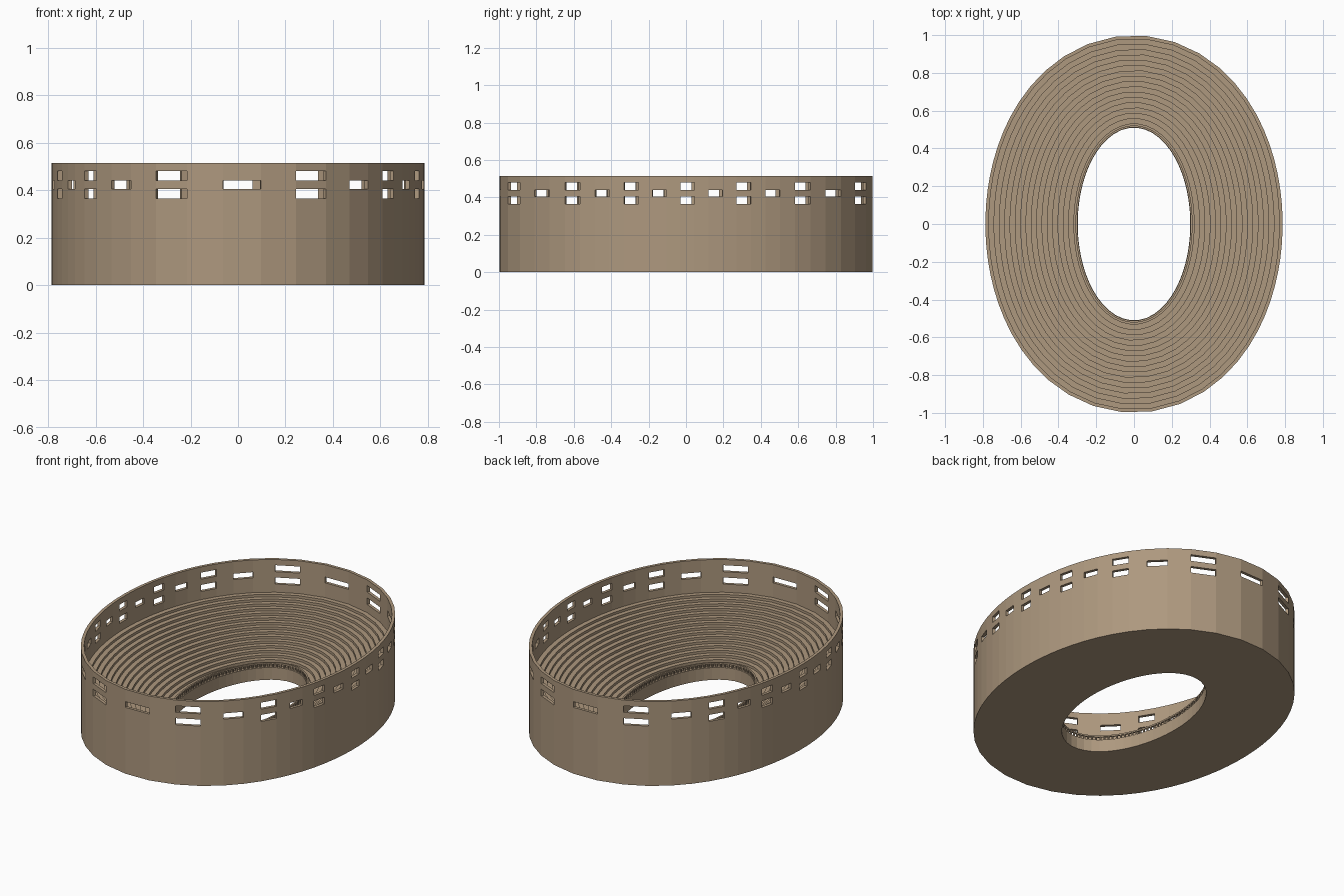
import bpy, bmesh, math
from mathutils import Vector

if "Cube" in bpy.data.objects:
    bpy.data.objects.remove(bpy.data.objects["Cube"])

A, B = 0.298, 0.510      # half-axes of the oval opening
SEGS = 56                # facets around the bowl
WIDTH = 0.489            # opening edge to outer wall face
WALL = 0.018             # outer wall thickness
SEAT_LOW, SEAT_TOP, STEPS = 0.085, 0.315, 16

stone = bpy.data.materials.new("tan_stone")
stone.diffuse_color = (0.42, 0.315, 0.21, 1)
stone.use_nodes = True
stone.node_tree.nodes["Principled BSDF"].inputs["Base Color"].default_value = stone.diffuse_color


def offset_point(t, d):
    """Point on the oval opening pushed outward by d; t = 0 is the front."""
    n = Vector((math.sin(t) / A, -math.cos(t) / B)).normalized()
    return Vector((A * math.sin(t), -B * math.cos(t))) + n * d


def even_angles(count, phase=0.0, d=0.03):
    """Angles that divide the offset oval into equal arc lengths."""
    fine = 5760
    pts = [offset_point(2 * math.pi * i / fine, d) for i in range(fine + 1)]
    total = sum((pts[i + 1] - pts[i]).length for i in range(fine))
    targets = [((k + phase) % count) * total / count for k in range(count)]
    targets.sort()
    out, run, j = [], 0.0, 0
    for i in range(fine):
        run += (pts[i + 1] - pts[i]).length
        while j < count and run >= targets[j]:
            out.append(2 * math.pi * (i + 1) / fine)
            j += 1
    return out


# facet 0 runs from the first angle; the last facet is centred on the front
ANGLES = even_angles(SEGS, 0.6)


def finish(name, bm):
    bmesh.ops.remove_doubles(bm, verts=bm.verts, dist=1e-5)
    bmesh.ops.recalc_face_normals(bm, faces=bm.faces)
    mesh = bpy.data.meshes.new(name)
    bm.to_mesh(mesh)
    bm.free()
    mesh.materials.append(stone)
    obj = bpy.data.objects.new(name, mesh)
    bpy.context.collection.objects.link(obj)
    return obj


def oval_sweep(name, profile):
    """Sweep a closed (offset, height) profile around the oval."""
    bm = bmesh.new()
    rings = [[bm.verts.new((*offset_point(t, d), z)) for d, z in profile] for t in ANGLES]
    n = len(profile)
    for i in range(SEGS):
        a, b = rings[i], rings[(i + 1) % SEGS]
        for j in range(n):
            k = (j + 1) % n
            bm.faces.new((a[j], b[j], b[k], a[k]))
    return finish(name, bm)


# Stepped seating bowl with flat underside
start, end = 0.02, WIDTH - WALL
run = (end - start) / STEPS
rise = (SEAT_TOP - SEAT_LOW) / (STEPS - 1)
profile = [(0, 0), (0, 0.075), (start, 0.075)]
for i in range(STEPS):
    z = SEAT_LOW + rise * i
    profile += [(start + run * i, z), (start + run * (i + 1), z)]
profile += [(end, 0)]
oval_sweep("seating_bowl", profile)

# Outer wall: cells left out make the staggered windows
LEVELS = [0, 0.365, 0.405, 0.44, 0.48, 0.515]
bm = bmesh.new()


def is_window(seg, row):
    k = (seg + 1) % SEGS            # 0 at the front
    if k % 2:
        return False
    return row == 2 if k % 4 == 0 else row in (1, 3)


def quad(*points):
    bm.faces.new([bm.verts.new(p) for p in points])


for s in range(SEGS):
    t0, t1 = ANGLES[s], ANGLES[(s + 1) % SEGS]
    for r in range(len(LEVELS) - 1):
        def p(t, inner, level):
            return (*offset_point(t, WIDTH - WALL * inner), LEVELS[r + level])
        corners = [(t0, 0), (t1, 0), (t1, 1), (t0, 1)]
        if is_window(s, r):         # window reveals
            for i in range(4):
                (ta, la), (tb, lb) = corners[i], corners[(i + 1) % 4]
                quad(p(ta, 0, la), p(tb, 0, lb), p(tb, 1, lb), p(ta, 1, la))
        else:
            for inner in (0, 1):
                quad(*[p(t, inner, level) for t, level in corners])
    for z in (LEVELS[0], LEVELS[-1]):   # rim and base
        quad(*[(*offset_point(t, WIDTH - WALL * w), z)
               for t, w in ((t0, 0), (t1, 0), (t1, 1), (t0, 1))])
finish("outer_wall", bm)

# Railing around the opening: posts and a top rail
bm = bmesh.new()
for t in even_angles(SEGS * 2):
    c = offset_point(t, 0.007)
    cube = bmesh.ops.create_cube(bm, size=1)["verts"]
    bmesh.ops.scale(bm, vec=(0.008, 0.008, 0.022), verts=cube)
    bmesh.ops.translate(bm, vec=(c.x, c.y, 0.085), verts=cube)
finish("railing_posts", bm)
oval_sweep("top_rail", [(0.002, 0.095), (0.002, 0.104), (0.012, 0.104), (0.012, 0.095)])
